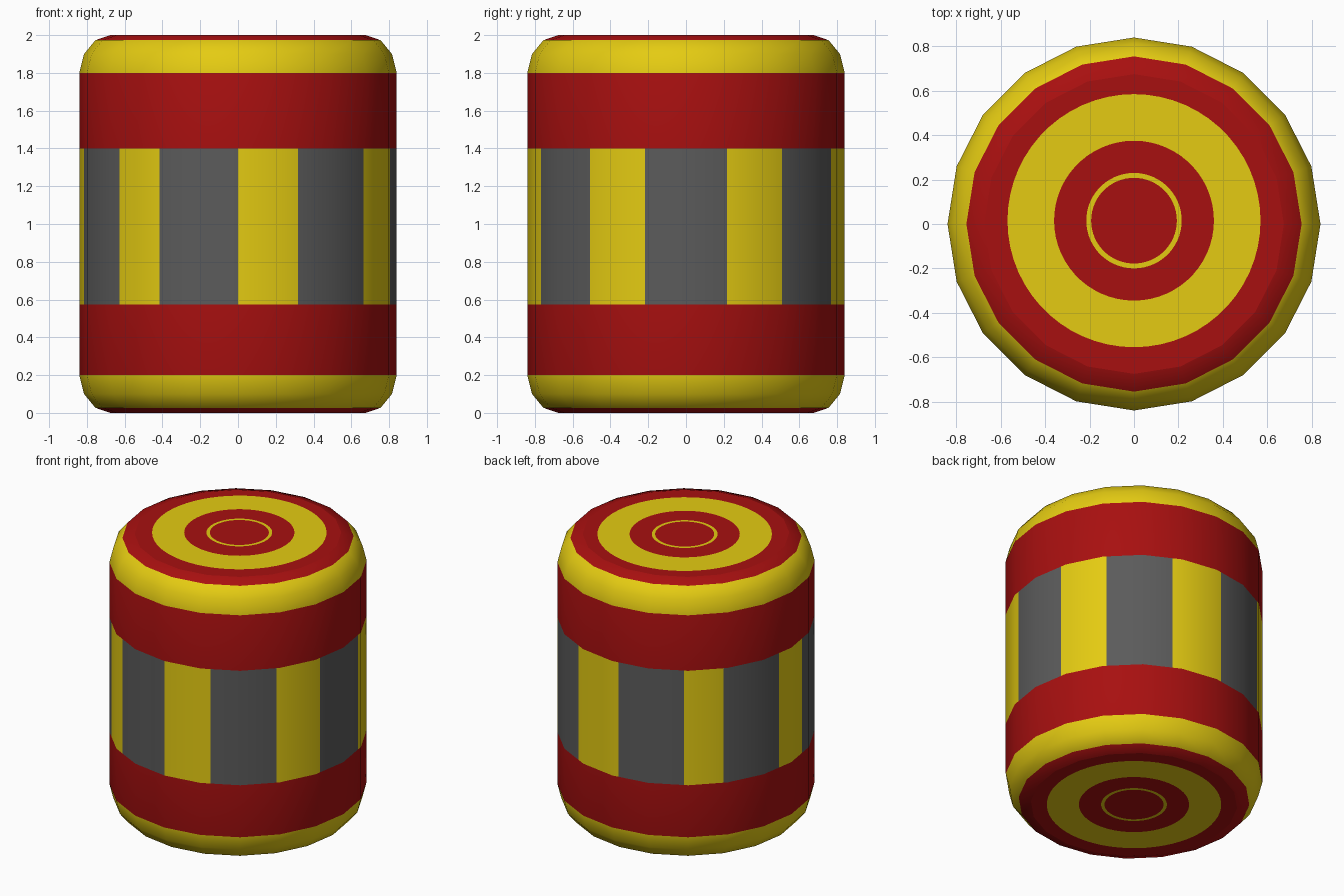
import bpy, bmesh, math

if "Cube" in bpy.data.objects:
    bpy.data.objects.remove(bpy.data.objects["Cube"])

SIDES, R = 20, 0.84
STEP = 360 / SIDES


def material(name, rgb):
    m = bpy.data.materials.new(name)
    m.diffuse_color = (*rgb, 1)
    m.use_nodes = True
    m.node_tree.nodes["Principled BSDF"].inputs["Base Color"].default_value = m.diffuse_color
    return m


YELLOW, RED, GREY = 0, 1, 2
MATS = [material("yellow paint", (0.78, 0.60, 0.006)),
        material("dark red paint", (0.39, 0.005, 0.005)),
        material("grey paint", (0.105, 0.105, 0.105))]


def on_polygon(angle, r, z):
    """Point on the 20-sided outline; angle in degrees from the front towards the right."""
    off = math.radians(angle % STEP - STEP / 2)
    r *= math.cos(math.radians(STEP / 2)) / math.cos(off)
    a = math.radians(angle)
    return (r * math.sin(a), -r * math.cos(a), z)


def on_circle(angle, r, z, cy):
    a = math.radians(angle)
    return (r * math.sin(a), cy - r * math.cos(a), z)


def loft(name, loops, colour, centre=None, flip=False):
    """Skin between point loops; colour(row, column) picks the material."""
    bm = bmesh.new()
    rows = [[bm.verts.new(p) for p in loop] for loop in loops]
    n = len(rows[0])
    for i in range(len(rows) - 1):
        for j in range(n):
            k = (j + 1) % n
            f = bm.faces.new((rows[i][j], rows[i][k], rows[i + 1][k], rows[i + 1][j]))
            f.material_index = colour(i, j)
    if centre:
        f = bm.faces.new(rows[-1])
        f.material_index = centre
    if flip:
        bmesh.ops.reverse_faces(bm, faces=bm.faces[:])
    me = bpy.data.meshes.new(name)
    bm.to_mesh(me)
    bm.free()
    for m in MATS:
        me.materials.append(m)
    ob = bpy.data.objects.new(name, me)
    bpy.context.collection.objects.link(ob)
    return ob


def smooth(ob):
    bpy.ops.object.select_all(action='DESELECT')
    ob.select_set(True)
    bpy.context.view_layer.objects.active = ob
    bpy.ops.object.shade_smooth_by_angle(angle=math.radians(40))


# Rounded casings (mirrored top and bottom) with flat ringed caps
body_angles = [i * STEP for i in range(SIDES)]
cap_angles = [i * 6 for i in range(60)]
shoulder = [(R, 1.8), (0.815, 1.9), (0.755, 1.973), (0.675, 2.0)]
shoulder_colours = [RED, YELLOW, YELLOW, RED]
rings = [0.57, 0.36, 0.215, 0.193]
ring_colours = [RED, YELLOW, RED, YELLOW]

for side, low, band_z, cy in (("upper", False, 1.4, 0.015), ("lower", True, 0.575, 0.0)):
    height = (lambda z: 2 - z) if low else (lambda z: z)
    loops = [[on_polygon(a, R, band_z) for a in body_angles]]
    loops += [[on_polygon(a, r, height(z)) for a in body_angles] for r, z in shoulder]
    smooth(loft(side + "_casing", loops, lambda i, j: shoulder_colours[i], flip=low))

    loops = [[on_polygon(a, 0.675, height(2)) for a in cap_angles]]
    loops += [[on_circle(a, r, height(2), cy) for a in cap_angles] for r in rings]
    loft(side + "_cap", loops, lambda i, j: ring_colours[i], centre=RED, flip=low)

# Striped middle band: yellow between each pair of angles, grey elsewhere
stripes = [(0, 22.5), (52.5, 75), (105, 127.5), (157.5, 183),
           (214, 232), (262, 281), (311, 330)]
angles = sorted(set(body_angles) | {a for s in stripes for a in s})


def stripe_colour(i, j):
    nxt = angles[j + 1] if j + 1 < len(angles) else 360
    mid = (angles[j] + nxt) / 2
    return YELLOW if any(a < mid < b for a, b in stripes) else GREY


band = loft("striped_band", [[on_polygon(a, R, z) for a in angles] for z in (0.575, 1.4)],
            stripe_colour)
smooth(band)
# Radial normals keep the band evenly round across the stripe cuts
band.data.normals_split_custom_set_from_vertices(
    [(v.co.x / v.co.xy.length, v.co.y / v.co.xy.length, 0) for v in band.data.vertices])
